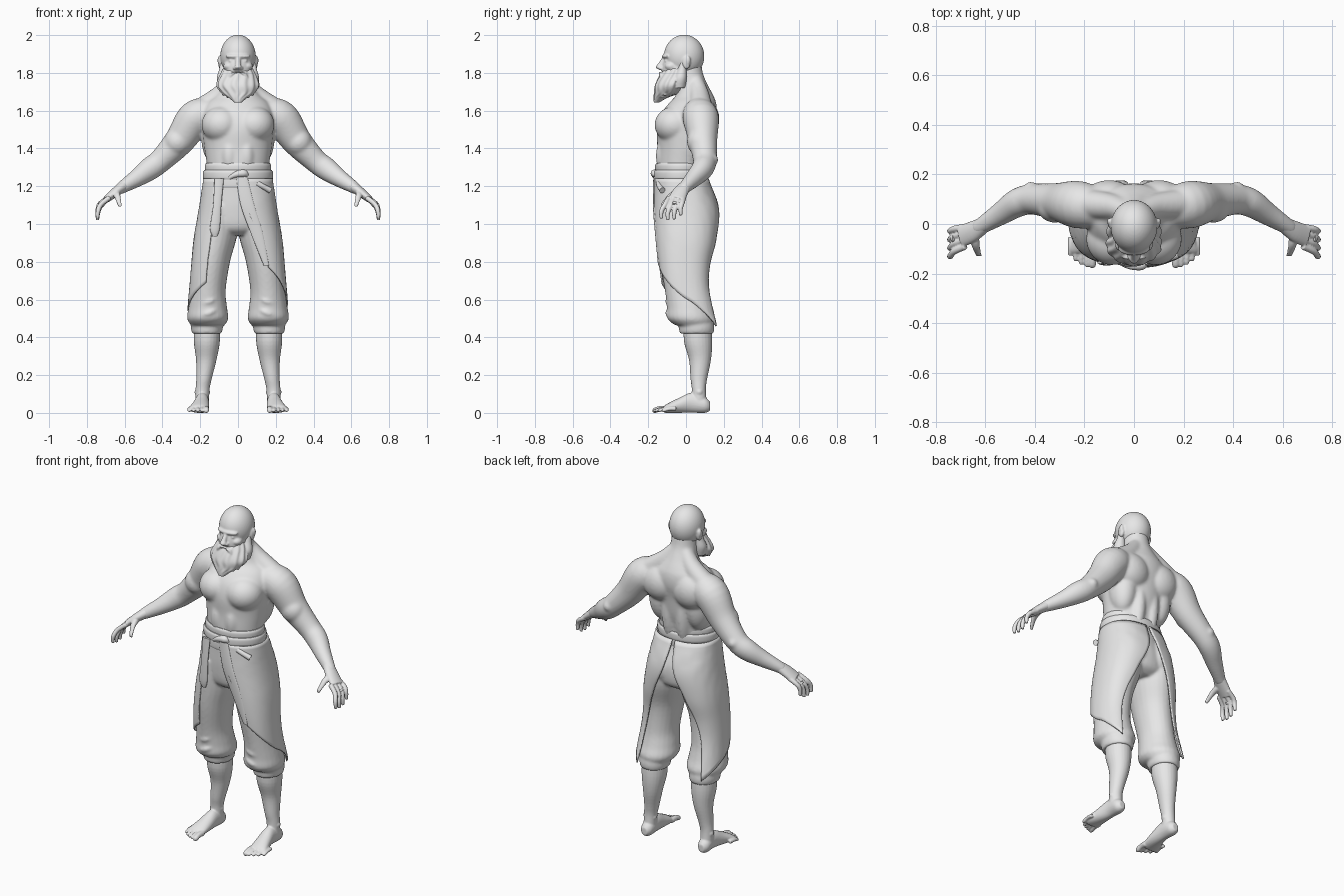
import bpy
import bmesh
import math
from mathutils import Vector, Matrix

if "Cube" in bpy.data.objects:
    bpy.data.objects.remove(bpy.data.objects["Cube"], do_unlink=True)

AXIS_Y = Vector((0, 1, 0))
AXIS_Z = Vector((0, 0, 1))
BOTH = (1, -1)

clay = bpy.data.materials.new("plain_grey")
clay.use_nodes = True
clay.diffuse_color = (0.8, 0.8, 0.8, 1)
clay.node_tree.nodes["Principled BSDF"].inputs["Base Color"].default_value = clay.diffuse_color


def blend(rows, steps=5):
    """Run a smooth curve through the rows."""
    points = [Vector(row) for row in rows]
    last = len(points) - 1
    result = []
    for i in range(last):
        a, b, c, d = points[max(i - 1, 0)], points[i], points[i + 1], points[min(i + 2, last)]
        for step in range(steps):
            t = step / steps
            result.append((b * 2 + (c - a) * t + (a * 2 - b * 5 + c * 4 - d) * t * t
                           + (b * 3 - a - c * 3 + d) * t * t * t) * 0.5)
    return result + [points[last]]


def loft(bm, rows, side=1, axis=None, reference=AXIS_Y, ripple=0, sides=24):
    """Capped tube through rows of centre and one or two radii."""
    path = blend([(*row, row[3]) if len(row) == 4 else row for row in rows])
    last = len(path) - 1
    rings = []
    for i, point in enumerate(path):
        centre = Vector(point[:3])
        along = axis
        if along is None:
            along = Vector(path[min(i + 1, last)][:3]) - Vector(path[max(i - 1, 0)][:3])
        across = along.cross(reference).normalized()
        over = across.cross(along).normalized()
        ring = []
        for k in range(sides):
            angle = math.tau * k / sides
            swell = 1 + ripple * math.cos(angle * 13 + math.sin(i * 0.5))
            spot = centre + (across * math.cos(angle) * point[3] + over * math.sin(angle) * point[4]) * swell
            ring.append(bm.verts.new((spot.x * side, spot.y, spot.z)))
        rings.append(ring)
    for low, high in zip(rings, rings[1:]):
        for k in range(sides):
            n = (k + 1) % sides
            bm.faces.new((low[k], low[n], high[n], high[k]))
    bm.faces.new(rings[0])
    bm.faces.new(rings[last])


def lump(bm, centre, radii, side=1):
    """Ellipsoid muscle or bump."""
    x, y, z = centre
    place = Matrix.Translation((x * side, y, z)) @ Matrix.Diagonal((*radii, 1))
    bmesh.ops.create_icosphere(bm, subdivisions=4, radius=1, matrix=place)


def finish(name, bm, voxel=None, smoothing=4, thickness=None):
    """Turn the parts into one object, fused if a voxel size is given."""
    bmesh.ops.recalc_face_normals(bm, faces=bm.faces)
    mesh = bpy.data.meshes.new(name)
    bm.to_mesh(mesh)
    bm.free()
    mesh.materials.append(clay)
    obj = bpy.data.objects.new(name, mesh)
    bpy.context.collection.objects.link(obj)
    bpy.ops.object.select_all(action="DESELECT")
    bpy.context.view_layer.objects.active = obj
    obj.select_set(True)
    bpy.ops.object.shade_smooth_by_angle(angle=math.radians(50))
    if voxel:
        fuse = obj.modifiers.new("fuse", "REMESH")
        fuse.mode = "VOXEL"
        fuse.voxel_size = voxel
        fuse.use_smooth_shade = True
        soften = obj.modifiers.new("soften", "SMOOTH")
        soften.factor = 0.5
        soften.iterations = smoothing
    if thickness:
        obj.modifiers.new("cloth", "SOLIDIFY").thickness = thickness


# Upper body: trunk, neck and arms
bm = bmesh.new()
loft(bm, [(0, -.02, 1.15, .16, .12), (0, -.022, 1.3, .164, .132), (0, -.01, 1.4, .178, .142),
          (0, -.004, 1.5, .188, .15), (0, .015, 1.58, .188, .148), (0, .035, 1.64, .165, .125),
          (0, .045, 1.68, .12, .1), (0, .035, 1.73, .084, .084), (0, .018, 1.79, .072, .074),
          (0, .01, 1.86, .068, .07)], axis=AXIS_Z, sides=48)
for side in BOTH:
    lump(bm, (.088, -.06, 1.525), (.105, .106, .098), side)      # chest
    lump(bm, (.1, .085, 1.555), (.115, .092, .11), side)         # shoulder blade
    lump(bm, (.12, .045, 1.46), (.074, .085, .15), side)         # flank
    lump(bm, (.045, .065, 1.4), (.05, .07, .2), side)            # lower back
    lump(bm, (.045, -.08, 1.36), (.055, .08, .12), side)         # belly
    loft(bm, [(.03, .05, 1.76, .04), (.09, .07, 1.685, .052), (.18, .08, 1.615, .06)], side)
    loft(bm, [(.14, .06, 1.59, .078), (.225, .078, 1.56, .096), (.31, .09, 1.44, .08, .076),
              (.41, .1, 1.335, .063, .062), (.47, .085, 1.29, .061, .058), (.54, .04, 1.24, .047, .046),
              (.62, -.01, 1.19, .032, .034), (.64, -.02, 1.175, .026, .034)], side)
    lump(bm, (.32, .07, 1.435), (.07, .065, .072), side)
    lump(bm, (.415, .135, 1.34), (.034, .036, .034), side)
finish("upper_body", bm, voxel=.007, smoothing=16)

# Hands: palm, hanging fingers, thumb and a finger ring
for side, name in zip(BOTH, ("left", "right")):
    bm = bmesh.new()
    loft(bm, [(.6, .0, 1.205, .029, .031), (.65, -.03, 1.168, .025, .042), (.698, -.05, 1.13, .019, .044)], side)
    for i in range(4):
        base, tip = i * .026 - .09, i * .034 - .13
        drop = (.008, 0, .004, .025)[i]
        loft(bm, [(.68, base, 1.14, .014), (.725, (base + tip) / 2, 1.1 + drop / 2, .0135),
                  (.741, tip, 1.06 + drop, .0125), (.744, tip, 1.02 + drop, .009)], side, sides=12)
    loft(bm, [(.645, -.045, 1.165, .02), (.638, -.09, 1.145, .016), (.625, -.13, 1.098, .011)], side, AXIS_Y, AXIS_Z)
    finish(name + "_hand", bm, voxel=.004)
    bm = bmesh.new()
    loft(bm, [(.72, -.057, 1.108, .0165), (.728, -.059, 1.098, .0165)], side)
    finish(name + "_finger_ring", bm)

# Head and face
bm = bmesh.new()
lump(bm, (0, -.01, 1.888), (.094, .107, .114))
lump(bm, (0, -.045, 1.82), (.078, .083, .1))
lump(bm, (0, -.097, 1.888), (.066, .03, .016))
loft(bm, [(0, -.112, 1.885, .012), (0, -.133, 1.85, .014), (0, -.142, 1.83, .019), (0, -.128, 1.816, .014)], axis=AXIS_Z)
lump(bm, (0, -.124, 1.777), (.025, .014, .009))
for side in BOTH:
    lump(bm, (.035, -.102, 1.863), (.015, .012, .009), side)
    lump(bm, (.046, -.078, 1.835), (.032, .034, .024), side)
    lump(bm, (.016, -.132, 1.825), (.011, .014, .01), side)
    lump(bm, (.092, .002, 1.855), (.013, .022, .036), side)
    lump(bm, (.097, .01, 1.866), (.012, .014, .025), side)
finish("head", bm, voxel=.005)

# Full beard with strands, side whiskers and moustache
bm = bmesh.new()
loft(bm, [(0, -.05, 1.825, .076, .062), (0, -.067, 1.785, .096, .073), (0, -.083, 1.735, .112, .08),
          (0, -.1, 1.695, .088, .068), (0, -.135, 1.668, .048, .036), (0, -.157, 1.642, .018, .014)],
     axis=AXIS_Z, ripple=.035, sides=104)
for side in BOTH:
    loft(bm, [(.078, -.012, 1.87, .014), (.078, -.02, 1.82, .022), (.078, -.03, 1.77, .034),
              (.072, -.035, 1.72, .03)], side, AXIS_Z)
    loft(bm, [(0, -.134, 1.805, .011), (.03, -.128, 1.796, .015), (.052, -.12, 1.75, .014)], side, AXIS_Z)
    for i in range(4):
        lump(bm, (.012 + i * .022, i * .014 - .152, 1.672 + i * .011), (.009, .012, .028), side)
finish("beard", bm, voxel=.004, smoothing=2)

# Bare lower legs, feet and toes
for side, name in zip(BOTH, ("left", "right")):
    bm = bmesh.new()
    loft(bm, [(.165, .06, .5, .068, .07), (.165, .064, .38, .069, .075), (.168, .074, .28, .054, .058),
              (.18, .068, .18, .041, .044), (.188, .068, .12, .037, .037), (.19, .07, .04, .035, .042)], side, AXIS_Z)
    loft(bm, [(.19, .128, .035, .018, .022), (.19, .1, .042, .036, .042), (.19, .03, .054, .037, .053),
              (.197, -.04, .039, .045, .039), (.207, -.1, .024, .052, .024), (.209, -.118, .018, .047, .016)],
         side, AXIS_Y, AXIS_Z)
    for ankle in BOTH:
        lump(bm, (.189 + ankle * .027, .07, .11), (.014, .018, .018), side)
    for i in range(5):
        size = .017 if i == 0 else .011
        back = i * i * .003
        loft(bm, [(.168 + i * .022, back - .1, .022, size), (.168 + i * .0225, back - .135, .022, size * .9),
                  (.168 + i * .0225, back - .165, .014, size * .9), (.168 + i * .0225, back - .177, .012, size * .5)],
             side, AXIS_Y, AXIS_Z, sides=12)
    finish(name + "_lower_leg", bm, voxel=.0045)

# Baggy trousers gathered at the shins
bm = bmesh.new()
loft(bm, [(0, -.03, 1.28, .17, .135), (0, -.025, 1.19, .178, .137), (0, -.005, 1.08, .196, .155),
          (0, 0, .98, .19, .145), (0, 0, .94, .15, .1)], axis=AXIS_Z, sides=40)
for side in BOTH:
    loft(bm, [(.1, 0, 1.1, .1, .155), (.115, 0, .95, .112, .15), (.14, -.012, .8, .098, .125), (.157, 0, .65, .092, .112),
              (.16, .014, .56, .102, .115), (.16, .025, .5, .109, .124), (.16, .04, .465, .09, .1)], side, AXIS_Z)
    loft(bm, [(.164, .054, .49, .083, .09), (.165, .056, .45, .085, .094), (.165, .056, .42, .078, .09)], side, AXIS_Z)
    lump(bm, (.085, .06, 1.06), (.095, .105, .12), side)
    # Cloth folds
    for height in (.53, .59, .66):
        loft(bm, [(.09, -.045, height + .03, .014), (.15, -.098, height, .014), (.22, -.06, height - .02, .014)],
             side, reference=AXIS_Z, sides=12)
finish("trousers", bm, voxel=.007, smoothing=9)

# Split wrap skirt: open in front and behind, longer at the back
SKIRT = [(0, -.025, 1.24, .184, .143), (.02, 0, 1.08, .188, .175), (.085, 0, .92, .15, .162),
         (.132, -.008, .78, .116, .137), (.155, .002, .65, .104, .126), (.155, .048, .45, .122, .132)]
SKIRT_RINGS = blend(SKIRT, steps=12)


def skirt_panel(name, side, front_top, front_hem, hem_front, hem_back):
    bm = bmesh.new()
    columns, levels = 32, 28
    grid = []
    for j in range(levels + 1):
        drop = j / levels
        start = math.radians(front_top + (front_hem - front_top) * drop)
        end = math.radians(89 - drop * drop * 25)
        line = []
        for i in range(columns + 1):
            around = i / columns
            hem = hem_front + (hem_back - hem_front) * around
            z = SKIRT[0][2] + (hem - SKIRT[0][2]) * drop
            ring = min(SKIRT_RINGS, key=lambda r: abs(r[2] - z))
            angle = start + (end - start) * around
            c, s = math.cos(angle), math.sin(angle)
            x = ring[0] + ring[3] * abs(c) ** .85
            y = ring[1] + ring[4] * math.copysign(abs(s) ** .85, s)
            line.append(bm.verts.new((x * side, y, z)))
        grid.append(line)
    for upper, lower in zip(grid, grid[1:]):
        for i in range(columns):
            bm.faces.new((upper[i], upper[i + 1], lower[i + 1], lower[i]))
    bmesh.ops.smooth_vert(bm, verts=bm.verts, factor=.4, use_axis_x=True, use_axis_y=True)
    finish(name, bm, thickness=.008)


skirt_panel("left_skirt_panel", 1, -86, -80, .77, .46)
skirt_panel("right_skirt_panel", -1, -52, -84, .69, .46)

# Wrapped sash with a belt over it
bm = bmesh.new()
for low, high, grow in ((1.19, 1.25, .002), (1.235, 1.285, .007), (1.275, 1.322, -.003)):
    rx, ry = .178 + grow, .138 + grow
    loft(bm, [(0, -.028, low, rx - .004, ry - .004), (0, -.028, low + .012, rx, ry),
              (0, -.028, high - .012, rx, ry), (0, -.028, high, rx - .006, ry - .006)], axis=AXIS_Z, sides=48)
finish("waist_sash", bm)


def cloth_piece(name, rows, axis=None):
    bm = bmesh.new()
    loft(bm, rows, axis=axis, reference=AXIS_Y if axis else AXIS_Z)
    finish(name, bm)


# Knot, hanging strap, front cloth tail and small pouch
cloth_piece("sash_knot", [(-.045, -.162, 1.245, .01), (-.01, -.168, 1.262, .016), (.03, -.166, 1.268, .02),
                          (.05, -.16, 1.255, .01)])
cloth_piece("hanging_strap", [(-.1, -.158, 1.24, .025, .008), (-.11, -.16, 1.1, .022, .008),
                              (-.122, -.155, .98, .026, .01), (-.122, -.15, .935, .012, .007)], AXIS_Z)
cloth_piece("cloth_tail", [(.02, -.166, 1.25, .03, .007), (.05, -.168, 1.1, .036, .007), (.1, -.157, .95, .032, .007),
                           (.15, -.142, .78, .014, .006)], AXIS_Z)
cloth_piece("belt_pouch", [(.1, -.142, 1.215, .017), (.13, -.14, 1.2, .014), (.17, -.125, 1.178, .016)])
